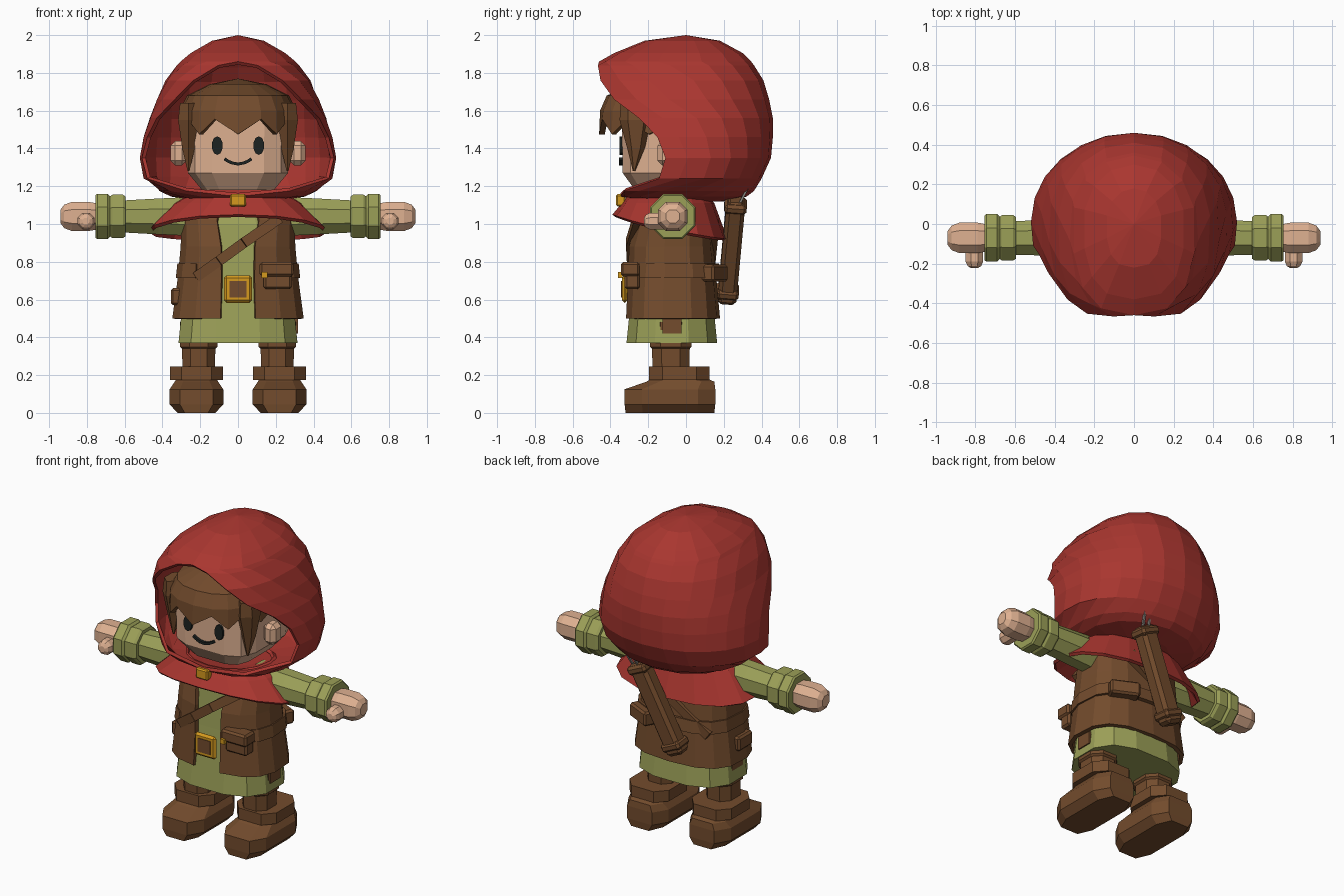
import bpy, bmesh, math
from mathutils import Matrix, Vector

cube = bpy.data.objects.get("Cube")
if cube:
    bpy.data.objects.remove(cube, do_unlink=True)


def material(name, r, g, b):
    m = bpy.data.materials.new(name)
    m.use_nodes = True
    m.diffuse_color = (r, g, b, 1)
    m.node_tree.nodes["Principled BSDF"].inputs["Base Color"].default_value = (r, g, b, 1)
    return m


RED = material("red cloth", .4, .037, .029)
BROWN = material("brown leather", .172, .072, .026)
GREEN = material("olive cloth", .33, .35, .097)
SKIN = material("skin", .74, .44, .285)
GOLD = material("gold", .66, .32, .013)
DARK = material("near black", .012, .016, .015)
GREY = material("grey", .3, .28, .25)


def spow(v, p):
    return math.copysign(abs(v) ** p, v)


def finish(name, bm, mat, recalc=True):
    bmesh.ops.remove_doubles(bm, verts=bm.verts, dist=.0005)
    if recalc:
        bmesh.ops.recalc_face_normals(bm, faces=bm.faces)
    me = bpy.data.meshes.new(name)
    bm.to_mesh(me)
    bm.free()
    me.materials.append(mat)
    ob = bpy.data.objects.new(name, me)
    bpy.context.collection.objects.link(ob)
    return ob


def skin_rows(bm, rows, wrap):
    """Bridge neighbouring rows of verts with quads."""
    n = len(rows[0])
    for a, b in zip(rows, rows[1:]):
        for j in range(n if wrap else n - 1):
            k = (j + 1) % n
            bm.faces.new((a[j], b[j], b[k], a[k]))


def shell(name, rows, n, mat, thick, cy=0, p_front=.8, p_back=.9):
    """Cloth surface round z; row = (z or z(j, angle), rx, front, back, opening angle)."""
    bm = bmesh.new()
    rings = []
    for z, rx, yf, yb, a0 in rows:
        ring = []
        for j in range(n + 1):
            a = a0 + (math.tau - 2 * a0) * j / n
            p, ry = (p_front, yf) if math.cos(a) > 0 else (p_back, yb)
            h = z(j, a) if callable(z) else z
            ring.append(bm.verts.new((rx * spow(math.sin(a), p), cy - ry * spow(math.cos(a), p), h)))
        rings.append(ring)
    skin_rows(bm, rings, False)
    ob = finish(name, bm, mat, False)
    mod = ob.modifiers.new("thickness", "SOLIDIFY")
    mod.thickness, mod.offset = thick, -1
    return ob


def loft(name, rows, n, mat, M=Matrix(), p=1):
    """Closed solid along local z; row = (z, rx, ry, optional y shift)."""
    bm = bmesh.new()
    angles = [math.tau * (j + .5) / n for j in range(n)]
    top = max(abs(spow(math.cos(a), p)) for a in angles)
    rings = []
    for z, rx, ry, *shift in rows:
        dy = shift[0] if shift else 0
        rings.append([bm.verts.new(M @ Vector((rx * spow(math.cos(a), p) / top,
                                               dy + ry * spow(math.sin(a), p) / top, z))) for a in angles])
    skin_rows(bm, rings, True)
    bm.faces.new(rings[0])
    bm.faces.new(rings[-1])
    return finish(name, bm, mat)


def box(name, loc, size, mat, bevel=.012, rot=Matrix()):
    bm = bmesh.new()
    M = Matrix.Translation(loc) @ rot @ Matrix.Diagonal((*size, 1))
    bmesh.ops.create_cube(bm, size=1, matrix=M)
    ob = finish(name, bm, mat)
    if bevel:
        mod = ob.modifiers.new("bevel", "BEVEL")
        mod.width, mod.segments = bevel, 1
    return ob


def beam(name, p, q, w, d, mat, bevel=0):
    """Flat bar from p to q."""
    p, q = Vector(p), Vector(q)
    z = (q - p).normalized()
    x = Vector((0, 1, 0)).cross(z).normalized()
    rot = Matrix((x, z.cross(x), z)).transposed().to_4x4()
    return box(name, (p + q) / 2, (w, d, (q - p).length), mat, bevel, rot)


# Hood: open at the face, wrapping under the chin
shell("hood", [
    (2.0, 0, 0, 0, 0), (1.97, .14, .22, .18, 0), (1.905, .255, .38, .3, 0),
    (1.86, .31, .46, .345, 0), (1.84, .325, .475, .36, .22), (1.76, .385, .51, .41, .55),
    (1.66, .43, .5, .44, .8), (1.56, .47, .45, .46, 1.1), (1.46, .5, .36, .46, 1.25),
    (1.35, .52, .32, .45, 1.33), (1.24, .5, .34, .4, 1.25), (1.175, .42, .38, .36, .6),
    (1.145, .36, .35, .32, 0), (1.12, .2, .2, .2, 0), (1.115, 0, 0, 0, 0)],
    14, RED, .02, p_front=.75, p_back=.95)

# Shoulder cape, lower at the back
shell("shoulder_cape", [
    (1.16, .26, .25, .16, 0), (1.11, .35, .29, .2, 0),
    (lambda j, a: .965 + .065 * math.cos(a) + .02 * math.cos(a) ** 2, .48, .34, .27, 0)],
    16, RED, .02, cy=-.05, p_front=.9)
box("cape_clasp", (0, -.345, 1.125), (.085, .05, .065), GOLD, .008)

# Head, ears and face
loft("head", [(1.18, .19, .22), (1.27, .265, .285), (1.55, .27, .29), (1.7, .2, .22)],
     12, SKIN, Matrix.Translation((0, -.05, 0)), .5)
for side in (-1, 1):
    box("ear", (side * .315, -.1, 1.375), (.085, .1, .13), SKIN, .025)
    eye = Matrix.Translation((side * .11, -.335, 1.415)) @ Matrix.Rotation(math.pi / 2, 4, "X")
    loft("eye", [(-.01, .028, .047), (.018, .028, .047)], 10, DARK, eye)
for i in range(6):
    def smile(t):
        return (.072 * t, -.344, 1.318 + .027 * t * t)
    beam("mouth_segment", smile(i / 3 - 1), smile((i + 1) / 3 - 1), .016, .02, DARK)

# Hair cap with jagged fringe and side locks
shell("hair", [
    (1.77, 0, 0, 0, 0), (1.74, .15, .24, .15, 0), (1.68, .27, .39, .24, 0),
    (1.6, .31, .425, .27, 0),
    (lambda j, a: 1.555 if j % 2 else 1.475, .315, .43, .28, 0)], 20, BROWN, .03, cy=-.03)
for side in (-1, 1):
    M = Matrix.Translation((side * .262, -.265, 0))
    loft("side_lock", [(1.28, .005, .005, -.01), (1.4, .033, .04), (1.55, .055, .075), (1.64, .045, .07)],
         6, BROWN, M)

# Tunic and open coat
body = Matrix.Translation((0, -.075, 0))
loft("tunic", [(.37, .315, .24), (.52, .3, .225), (.75, .27, .2), (1.0, .26, .18), (1.09, .2, .14)],
     12, GREEN, body, .75)
shell("coat", [
    (1.1, .24, .16, .15, .3), (1.02, .3, .2, .2, .27), (.88, .305, .235, .215, .2),
    (.72, .32, .24, .23, .18), (.5, .35, .25, .25, .17)], 14, BROWN, .025, cy=-.07, p_front=.75, p_back=.75)
shell("waist_band", [(.79, .322, .24, .245, .65), (.715, .33, .25, .255, .65)],
      12, BROWN, .03, cy=-.07, p_front=.75, p_back=.75)

# Buckle, straps and pouches
box("buckle_frame", (0, -.325, .655), (.15, .03, .145), GOLD, .014)
box("buckle_centre", (0, -.338, .655), (.088, .012, .086), BROWN, 0)
strap = [(.22, -.26, 1.03), (.03, -.3, .9), (-.1, -.295, .805), (-.22, -.265, .72)]
for p, q in zip(strap, strap[1:]):
    beam("front_strap", p, q, .055, .035, BROWN)
beam("back_strap", (.16, .15, 1.0), (-.25, .12, .71), .055, .05, BROWN)
box("front_pouch", (.21, -.285, .715), (.15, .08, .12), BROWN)
box("front_pouch_flap", (.205, -.295, .76), (.18, .1, .075), BROWN)
box("pouch_button", (.14, -.348, .73), (.03, .026, .03), GOLD, 0)
box("hip_pouch", (-.325, -.1, .615), (.06, .14, .09), BROWN)
box("back_pouch", (.2, .15, .74), (.18, .08, .09), BROWN, .012, Matrix.Rotation(-.45, 4, "Z"))
box("belt_tail", (.303, -.075, .46), (.03, .1, .08), BROWN, 0)

# Quiver on the back
top, low = Vector((.15, .265, 1.13)), Vector((-.1, .215, .59))
beam("quiver", top, low, .12, .1, BROWN, .02)
for name, t in (("quiver_rim", .06), ("quiver_base", .9)):
    mid = top.lerp(low, t)
    half = (low - top) * .045
    beam(name, mid - half, mid + half, .138, .118, BROWN, .015)
for dx in (-.02, .02):
    beam("quiver_shaft", (.15 + dx, .28, 1.1), (.18 + dx, .345, 1.23), .012, .012, GREY)

# Arms and legs
for side in (-1, 1):
    flip = Matrix.Diagonal((side, 1, 1, 1))
    arm = flip @ Matrix.Translation((0, -.07, 1.04)) @ Matrix.Rotation(math.pi / 2, 4, "Y")
    loft("sleeve", [(.2, .105, .09), (.42, .095, .09), (.6, .085, .085), (.74, .085, .085)], 8, GREEN, arm)
    loft("inner_cuff", [(.595, .105, .105), (.61, .115, .115), (.665, .115, .115), (.68, .105, .105)],
         8, GREEN, arm)
    loft("outer_cuff", [(.675, .105, .105), (.69, .12, .12), (.745, .12, .12), (.755, .112, .112)],
         8, GREEN, arm)
    loft("hand", [(.74, .068, .068), (.79, .077, .077), (.88, .077, .077), (.92, .062, .062),
                  (.94, .035, .035)], 8, SKIN, arm, .85)
    thumb = flip @ Matrix.Translation((.805, -.1, 1.015)) @ Matrix.Rotation(math.pi / 2, 4, "X")
    loft("thumb", [(0, .044, .044), (.09, .044, .044), (.112, .034, .034), (.122, .018, .018)],
         8, SKIN, thumb)

    leg = flip @ Matrix.Translation((.22, -.085, 0))
    loft("leg", [(.15, .085, .095), (.34, .088, .1), (.35, .1, .11), (.48, .1, .11)],
         8, BROWN, flip @ Matrix.Translation((.208, -.08, 0)), .8)
    loft("boot_cuff", [(.175, .14, .16), (.245, .14, .16)],
         8, BROWN, leg @ Matrix.Translation((0, .05, 0)), .65)
    loft("boot", [(0, .1, .235), (.045, .142, .24), (.125, .142, .24), (.165, .115, .18, .055),
                  (.19, .1, .13, .05)], 8, BROWN, leg, .55)
